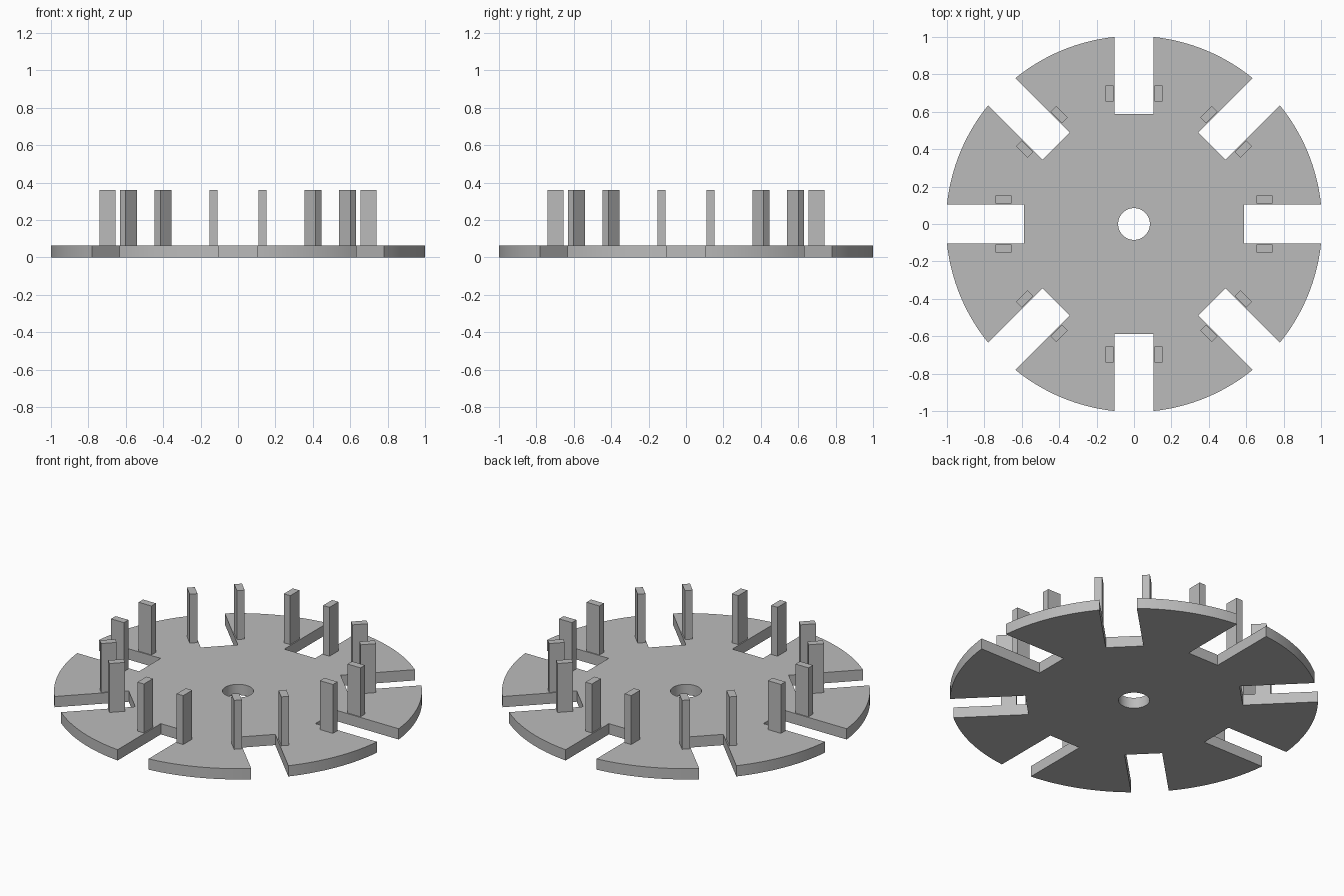
import bpy
import math
from mathutils import Matrix, Vector

cube = bpy.data.objects.get("Cube")
if cube:
    bpy.data.objects.remove(cube, do_unlink=True)

SLOTS = 8
HALF_SLOT = 0.103          # half the slot width
SLOT_END = 0.588           # distance from the centre to the slot floor
RIM = math.hypot(1.0, HALF_SLOT)
HOLE = 0.085
THICK = 0.065
POST_TOP = 0.36
ARC_STEPS = 16

grey = bpy.data.materials.new("plain_grey")
grey.use_nodes = True
colour = (0.5, 0.5, 0.5, 1)
grey.diffuse_color = colour
grey.node_tree.nodes["Principled BSDF"].inputs["Base Color"].default_value = colour


def add_loop(curve, points):
    spline = curve.splines.new("POLY")
    spline.points.add(len(points) - 1)
    for target, (x, y) in zip(spline.points, points):
        target.co = (x, y, 0, 1)
    spline.use_cyclic_u = True


def polar(radius, angle):
    return radius * math.cos(angle), radius * math.sin(angle)


# Slotted disc outline: each slot floor, then the rim arc to the next slot
pitch = math.tau / SLOTS
edge = math.asin(HALF_SLOT / RIM)
outline = []
for i in range(SLOTS):
    turn = Matrix.Rotation(i * pitch, 2)
    for side in (-HALF_SLOT, HALF_SLOT):
        outline.append(tuple(turn @ Vector((SLOT_END, side))))
    for k in range(ARC_STEPS + 1):
        t = edge + (pitch - 2 * edge) * k / ARC_STEPS
        outline.append(polar(RIM, i * pitch + t))

# Filled and extruded disc with the axle hole
curve = bpy.data.curves.new("slotted_disc", "CURVE")
curve.dimensions = "2D"
curve.fill_mode = "BOTH"
curve.extrude = THICK / 2
add_loop(curve, outline)
add_loop(curve, [polar(HOLE, math.tau * k / 48) for k in range(48)])
disc = bpy.data.objects.new("slotted_disc", curve)
disc.location.z = THICK / 2
bpy.context.collection.objects.link(disc)
bpy.ops.object.select_all(action="DESELECT")
disc.select_set(True)
bpy.context.view_layer.objects.active = disc
bpy.ops.object.convert(target="MESH")
disc = bpy.context.view_layer.objects.active
disc.data.materials.clear()
disc.data.materials.append(grey)

# Weld the caps to the walls so the rim shades smoothly and the corners stay sharp
bpy.ops.object.mode_set(mode="EDIT")
bpy.ops.mesh.select_all(action="SELECT")
bpy.ops.mesh.remove_doubles(threshold=0.0001)
bpy.ops.mesh.normals_make_consistent(inside=False)
bpy.ops.object.mode_set(mode="OBJECT")
bpy.ops.object.shade_smooth_by_angle(angle=math.radians(30))

# Upright posts, one pair flanking each slot
for i in range(SLOTS):
    turn = Matrix.Rotation(i * pitch, 4, "Z")
    for side, label in ((-1, "right"), (1, "left")):
        place = turn @ Vector((0.697, side * 0.131, (POST_TOP + THICK) / 2))
        bpy.ops.mesh.primitive_cube_add(size=1, location=place, rotation=(0, 0, i * pitch))
        post = bpy.context.object
        post.name = f"slot_{i + 1}_{label}_post"
        post.scale = (0.086, 0.043, POST_TOP - THICK)
        post.data.materials.append(grey)
